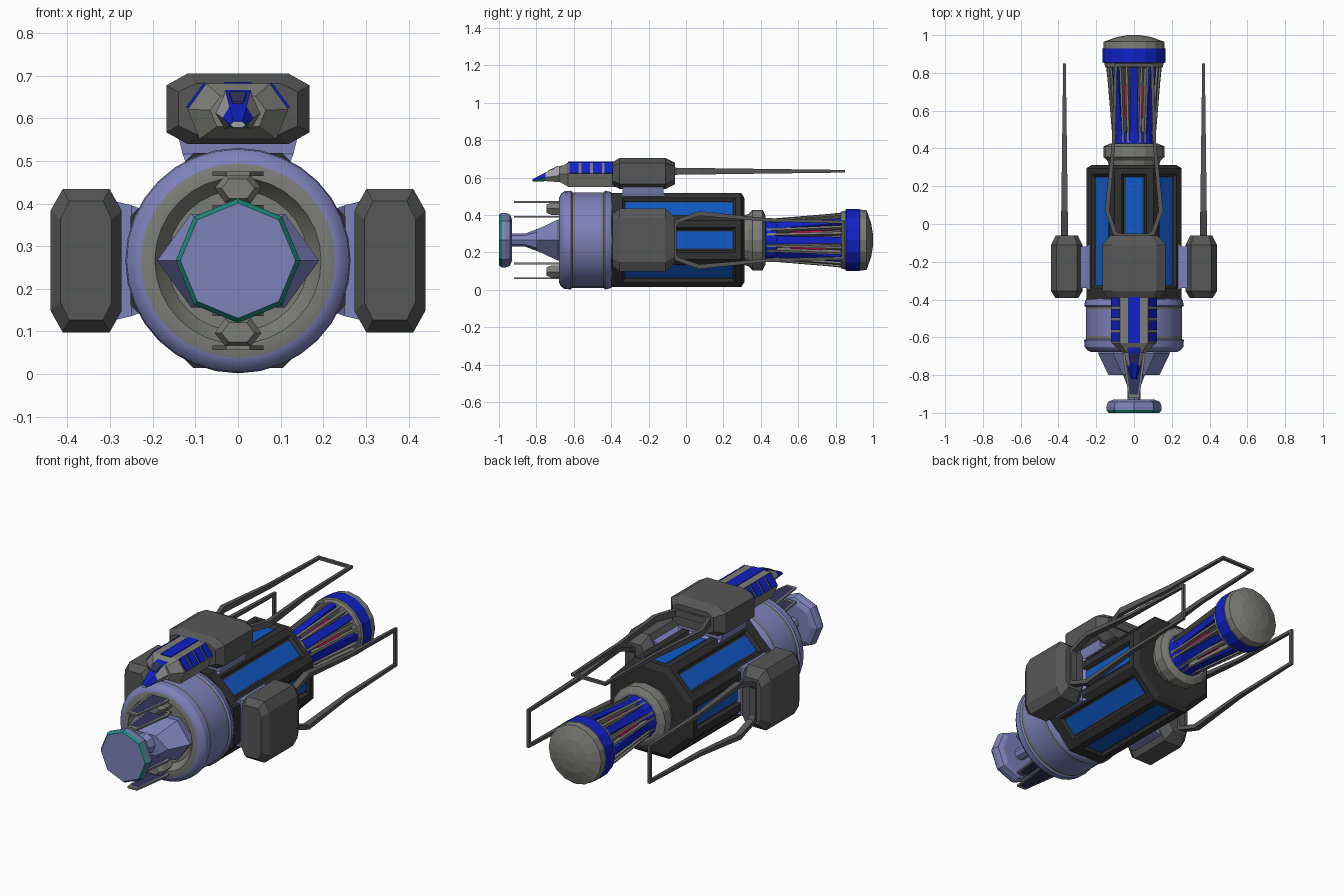
import bpy, bmesh, math
from mathutils import Matrix, Vector

if "Cube" in bpy.data.objects:
    bpy.data.objects.remove(bpy.data.objects["Cube"])

C = 0.266  # height of the long axis; parts are built around y axis, then lifted


def srgb(r, g, b):
    return tuple(((c + 0.055) / 1.055) ** 2.4 if c > 0.04 else c / 12.92 for c in (r, g, b)) + (1,)


COLOURS = dict(lavender=srgb(.49, .51, .73), grey=srgb(.49, .49, .47), dark_grey=srgb(.34, .34, .34),
               black=srgb(.19, .19, .19), panel_blue=srgb(.06, .35, .78), deep_blue=srgb(.06, .13, .78),
               crimson=srgb(.80, .05, .33), teal=srgb(.12, .54, .48), navy=srgb(.20, .21, .36),
               light_grey=srgb(.64, .64, .65))
MATS = {}
for key, col in COLOURS.items():
    MATS[key] = bpy.data.materials.new(key)
    MATS[key].diffuse_color = col


def loft(name, rings, mats, angle=0, closed=False, smooth=False, rule=None):
    """Skin a list of equal-length rings; mats = one colour or one per ring gap;
    angle turns the part about the long axis; rule(i, j) picks a colour per face."""
    bm = bmesh.new()
    rot = Matrix.Translation((0, 0, C)) @ Matrix.Rotation(angle, 4, 'Y')
    rows = [[bm.verts.new(rot @ Vector(p)) for p in ring] for ring in rings]
    n = len(rows[0])
    gaps = len(rows) if closed else len(rows) - 1
    if isinstance(mats, str):
        mats = [mats] * gaps
    names = list(dict.fromkeys(list(mats) + (list(COLOURS) if rule else [])))
    for i in range(gaps):
        a, b = rows[i], rows[(i + 1) % len(rows)]
        for j in range(n):
            f = bm.faces.new((a[j], a[(j + 1) % n], b[(j + 1) % n], b[j]))
            f.material_index = names.index(rule(i, j) if rule else mats[i])
    if not closed:
        bm.faces.new(rows[0]).material_index = names.index(mats[0])
        bm.faces.new(rows[-1]).material_index = names.index(mats[-1])
    bmesh.ops.recalc_face_normals(bm, faces=bm.faces)
    me = bpy.data.meshes.new(name)
    bm.to_mesh(me)
    bm.free()
    for m in names:
        me.materials.append(MATS[m])
    ob = bpy.data.objects.new(name, me)
    bpy.context.collection.objects.link(ob)
    if smooth:
        bpy.context.view_layer.objects.active = ob
        ob.select_set(True)
        bpy.ops.object.shade_smooth_by_angle(angle=math.radians(30))
        ob.select_set(False)
    return ob


def lathe(name, profile, n, mats, phase=0, smooth=False):
    t = [phase + 2 * math.pi * k / n for k in range(n)]
    return loft(name, [[(r * math.sin(a), y, r * math.cos(a)) for a in t] for y, r in profile],
                mats, smooth=smooth)


def block(name, y0, y1, sec0, sec1, mat, angle=0):
    """Tapered box along y; each section is (half width, z low, z high)."""
    ring = lambda y, s: [(-s[0], y, s[1]), (s[0], y, s[1]), (s[0], y, s[2]), (-s[0], y, s[2])]
    return loft(name, [ring(y0, sec0), ring(y1, sec1)], mat, angle)


# Front dish with teal rim
lathe("front_dish", [(-1, .134), (-1, .135), (-.985, .146), (-.965, .146), (-.942, .138), (-.93, .11)], 8,
      ["lavender", "teal", "lavender", "lavender", "lavender"])
# Neck and its pointed side housing
lathe("dish_neck", [(-.94, .035), (-.86, .035), (-.78, .065), (-.64, .10)], 8, "lavender")
hexa = lambda y, w, u, h: [(w, y, 0), (u, y, h), (-u, y, h), (-w, y, 0), (-u, y, -h), (u, y, -h)]
loft("neck_housing", [hexa(-.80, .135, .06, .055), hexa(-.685, .19, .11, .11), hexa(-.63, .18, .10, .10)],
     "lavender")

# Front drum with recessed grey face and grey bands
lathe("front_drum",
      [(-.635, .02), (-.635, .165), (-.66, .185), (-.678, .195), (-.678, .228), (-.668, .248), (-.65, .261),
       (-.615, .264), (-.608, .255), (-.592, .255), (-.455, .255), (-.44, .255), (-.432, .264),
       (-.405, .258), (-.385, .245), (-.37, .22), (-.37, .02)], 32,
      ["grey"] * 4 + ["lavender"] * 4 + ["grey", "lavender", "grey"] + ["lavender"] * 5, smooth=True)

# Sensor paddles above and below the neck
for side, ang in (("upper", 0), ("lower", math.pi)):
    loft(side + "_paddle_mount", [[(s * x, y, .17 + s * z) for x, z in
         ((-.055, 0), (-.03, .03), (.03, .03), (.055, 0), (.03, -.035), (-.03, -.035))]
         for y, s in ((-.745, .7), (-.72, 1), (-.63, 1))], "grey", ang)
    for k, z in enumerate((.125, .204)):
        outline = ((-.028, -.92), (.028, -.92), (.06, -.70), (.05, -.65), (-.05, -.65), (-.06, -.70))
        inner = [(x * .78, -.79 + (y + .79) * .86) for x, y in outline]
        loft(f"{side}_paddle_plate_{k}", [[(x, y, z + d) for x, y in inner] for d in (-.004, .004)],
             "navy", ang)
        loft(f"{side}_paddle_frame_{k}", [[(x, y, z + d) for x, y in o] for o, d in
             ((outline, -.005), (outline, .005), (inner, .005), (inner, -.005))], "grey", ang, closed=True)

# Main eight-sided hull: recessed faces, raised corner ridges, collars
APO = 1 / math.cos(math.pi / 8)
P8 = math.pi / 8
lathe("main_hull", [(-.40, .235 * APO), (.29, .235 * APO)], 8, "black", P8)
lathe("hull_rear_collar", [(.25, .238 * APO), (.265, .252 * APO), (.295, .252 * APO), (.312, .225 * APO)],
      8, "black", P8)
lathe("hull_front_collar", [(-.40, .252 * APO), (-.34, .252 * APO), (-.325, .238 * APO)], 8, "black", P8)
for k in range(8):
    a = k * math.pi / 4
    block(f"hull_panel_{k}", -.33, .252, (.046, .232, .2375), (.046, .232, .2375), "panel_blue", a)
    for s in (-1, 1):
        sec = [(s * .052, .23), (s * .066, .252), (s * .1044, .252), (s * .095, .23)]
        loft(f"hull_ridge_{k}_{s}", [[(x, y, z) for x, z in sec] for y in (-.36, .28)], "black", a)

# Rear reactor: collar, hourglass core, struts, end drum
lathe("reactor_collar", [(.30, .13), (.335, .14), (.355, .162), (.41, .162), (.425, .13)], 16, "grey")
lathe("reactor_blue_ring", [(.41, .115), (.42, .118), (.485, .113), (.49, .09)], 16, "deep_blue")
lathe("reactor_core", [(.47, .092), (.65, .098), (.84, .125)], 16, "dark_grey")
for k in range(8):
    a = k * math.pi / 4
    block(f"reactor_blue_strut_{k}", .48, .84, (.022, .08, .110), (.017, .11, .148), "deep_blue", a)
    block(f"reactor_light_bar_{k}", .56, .73, (.013, .085, .104), (.013, .10, .116), "crimson", a + P8)
    for s in (-1, 1):
        block(f"reactor_rib_{k}_{s}", .42, .84, (.006, .08, .114), (.006, .11, .150), "grey", a + s * .27)
lathe("reactor_end_drum", [(.825, .12), (.83, .152), (.852, .157), (.855, .166), (.928, .166), (.93, .163),
                           (.965, .160), (.99, .09), (1.0, .03)], 16,
      ["grey"] * 3 + ["deep_blue"] + ["grey"] * 4)

# Three pods, each with a mount and a long open frame behind
POD = ((-.168, -.055), (-.118, -.083), (.118, -.083), (.168, -.055),
       (.168, .055), (.118, .083), (-.118, .083), (-.168, .055))
OUT = ((.085, -.075), (.108, -.06), (.155, .07), (.118, .42), (.105, .85))
INN = ((.075, -.05), (.092, -.04), (.130, .07), (.100, .42), (.088, .832))
for label, ang in (("top", 0), ("right", math.pi / 2), ("left", -math.pi / 2)):
    loft(label + "_pod", [[(x * sx, y, .356 + z * sz) for x, z in POD] for y, sx, sz in
         ((-.393, .83, .72), (-.355, 1, 1), (-.11, 1, 1), (-.06, .74, .70))], "dark_grey", ang)
    loft(label + "_pod_mount", [[(sx * w, y, z) for sx, y in ((-1, y0), (1, y0), (1, y1), (-1, y1))]
         for z, w, y0, y1 in ((.21, .115, -.37, -.08), (.25, .13, -.34, -.12), (.30, .142, -.34, -.12))],
         "lavender", ang)
    both = lambda pts: list(pts) + [(-x, y) for x, y in reversed(pts)]
    thick = lambda y: .019 - .012 * (y + .07) / .92
    loft(label + "_pod_frame", [[(x, y, .368 + d * thick(y)) for x, y in both(o)]
         for o, d in ((OUT, -1), (OUT, 1), (INN, 1), (INN, -1))], "dark_grey", ang, closed=True)

# Small shuttle in front of the top pod: hull, stripe, side plates
HULL = ((-.075, .415), (.075, .415), (.118, .355), (.09, .285), (-.09, .285), (-.118, .355))
loft("shuttle_hull", [[(x * s, y, .35 + (z - .35) * s) for x, z in HULL]
     for y, s in ((-.68, .55), (-.63, 1), (-.37, 1))], "grey")
block("shuttle_spine_stripe", -.63, -.37, (.032, .412, .419), (.032, .412, .419), "deep_blue")
for s in (-1, 1):
    for k in range(4):
        y = -.622 + k * .062
        sec = ((.074, .410), (.079, .4185), (.122, .360), (.115, .356))
        loft(f"shuttle_side_plate_{k}_{s}", [[(s * x, v, z) for x, z in sec] for v in (y, y + .048)],
             "deep_blue")

# Shuttle nose: blue roof, teal lower edge near the tip, light flanks
ring = lambda y, w, lo, mid, hi: [(-w * .55, y, hi), (w * .55, y, hi), (w, y, mid), (w * .6, y, lo),
                                  (-w * .6, y, lo), (-w, y, mid)]


def nose_colour(i, j):
    if j == 0:
        return "deep_blue"
    if j in (1, 5):
        return "deep_blue" if i == 0 else "light_grey"
    return "teal" if i == 0 and j != 3 else "grey"


loft("shuttle_nose", [ring(-.82, .018, .312, .318, .326), ring(-.75, .036, .315, .335, .362),
     ring(-.68, .052, .31, .345, .395), ring(-.61, .06, .30, .35, .41)], "light_grey", rule=nose_colour)
block("shuttle_windscreen", -.735, -.685, (.013, .360, .373), (.02, .380, .3965), "navy")

for m in bpy.data.materials:
    if m.users and not m.is_grease_pencil:
        m.use_nodes = True
        m.node_tree.nodes["Principled BSDF"].inputs["Base Color"].default_value = m.diffuse_color
